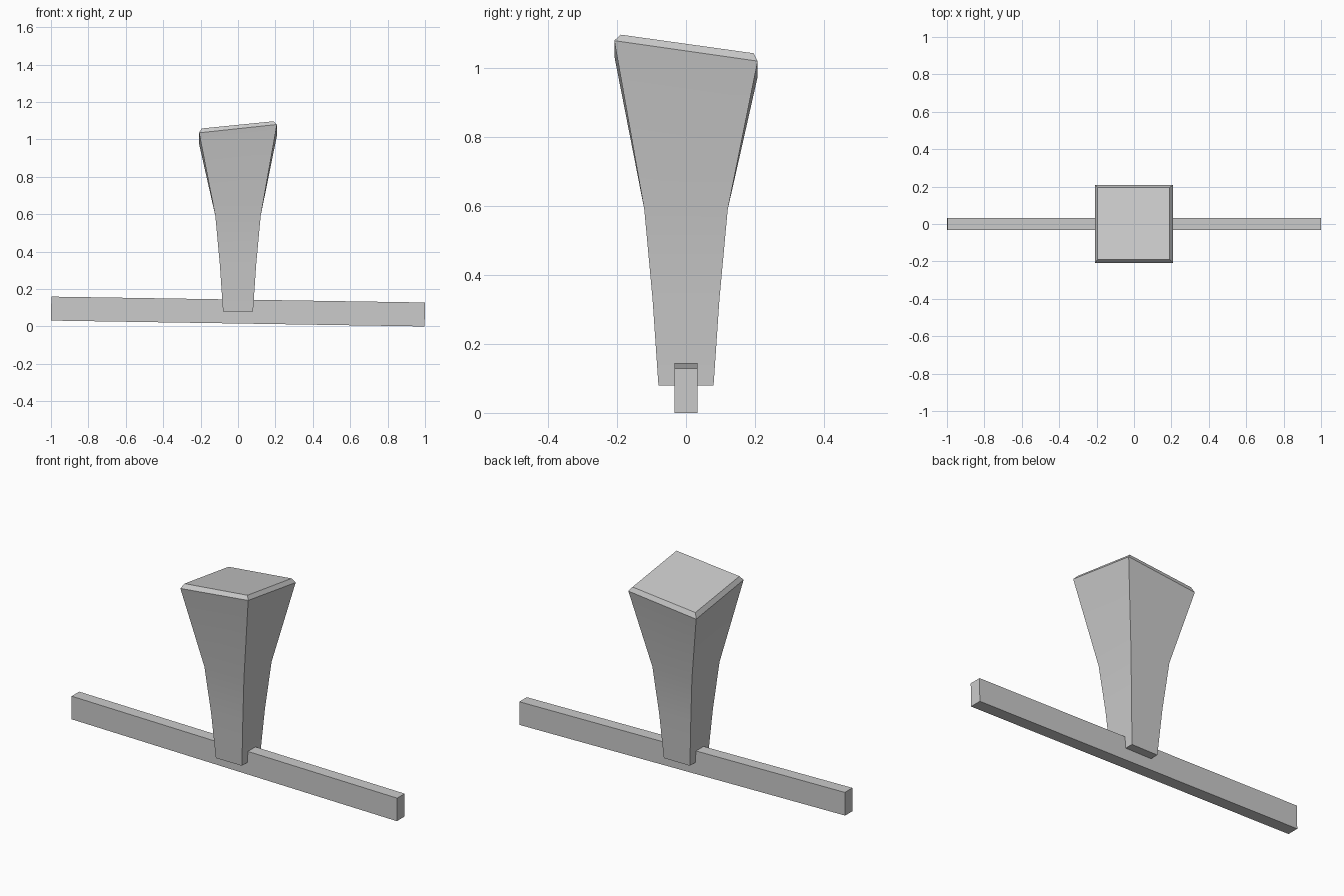
import bpy, bmesh, math

if "Cube" in bpy.data.objects:
    bpy.data.objects.remove(bpy.data.objects["Cube"])


def square(bm, half, z, slope_x=0.0, slope_y=0.0, dx=0.0, dy=0.0):
    # Square ring of vertices, optionally on a sloped plane
    return [bm.verts.new((sx * half + dx, sy * half + dy, z + slope_x * sx * half + slope_y * sy * half))
            for sx, sy in ((-1, -1), (1, -1), (1, 1), (-1, 1))]


# Flared post with a tilted, chamfered cap
bm = bmesh.new()
rings = [square(bm, 0.08, 0.08),
         square(bm, 0.097, 0.33),
         square(bm, 0.121, 0.59),
         square(bm, 0.208, 1.028, 0.107, -0.143),
         square(bm, 0.193, 1.051, 0.1, -0.14, -0.002, 0.003)]
for low, high in zip(rings, rings[1:]):
    for i in range(4):
        j = (i + 1) % 4
        bm.faces.new((low[i], low[j], high[j], high[i]))
bm.faces.new(rings[0][::-1])
bm.faces.new(rings[-1])
mesh = bpy.data.meshes.new("post")
bm.to_mesh(mesh)
bm.free()
post = bpy.data.objects.new("post", mesh)
bpy.context.collection.objects.link(post)
bpy.context.view_layer.objects.active = post
post.select_set(True)
bpy.ops.object.shade_smooth_by_angle(angle=math.radians(30))

# Slightly tilted crossbar
bpy.ops.mesh.primitive_cube_add(size=1, location=(0, 0, 0.08), rotation=(0, math.radians(0.9), 0))
bar = bpy.context.object
bar.name = "crossbar"
bar.scale = (1.998, 0.066, 0.128)
